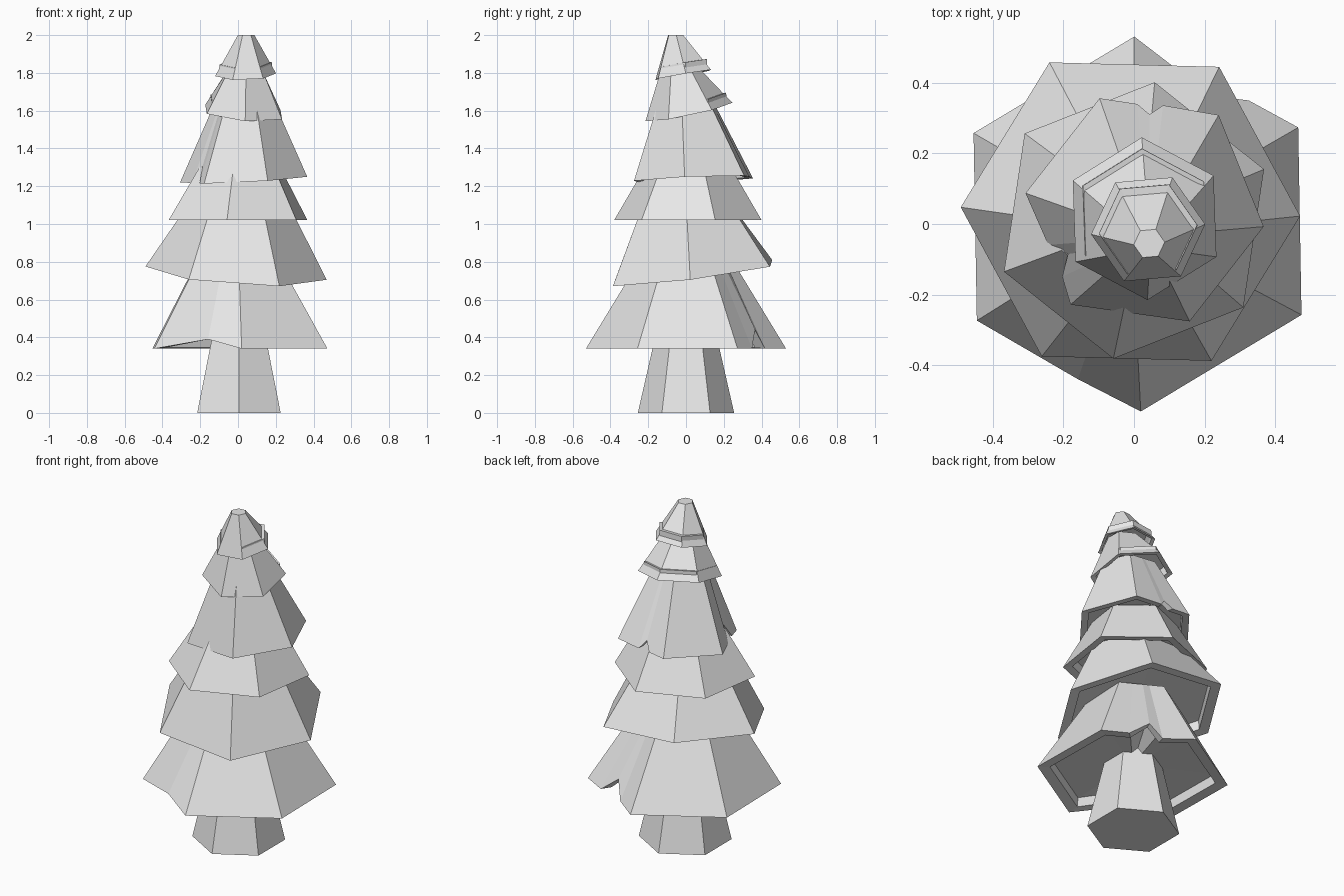
import bpy
import bmesh
from math import cos, sin, pi, radians
from mathutils import Vector

cube = bpy.data.objects.get("Cube")
if cube:
    bpy.data.objects.remove(cube, do_unlink=True)

grey = bpy.data.materials.new("plain grey")
grey.use_nodes = True
grey.diffuse_color = (0.8, 0.8, 0.8, 1)
grey.node_tree.nodes["Principled BSDF"].inputs["Base Color"].default_value = grey.diffuse_color


def finish(bm, name):
    """Turn a bmesh into a flat shaded object."""
    bmesh.ops.recalc_face_normals(bm, faces=bm.faces)
    mesh = bpy.data.meshes.new(name)
    bm.to_mesh(mesh)
    bm.free()
    mesh.materials.append(grey)
    obj = bpy.data.objects.new(name, mesh)
    bpy.context.collection.objects.link(obj)
    return obj


def bridge(bm, lower, upper):
    """Join two rings of equal length with quads."""
    n = len(lower)
    for i in range(n):
        j = (i + 1) % n
        bm.faces.new((lower[i], lower[j], upper[j], upper[i]))


def hex_factor(angle, phase):
    """Distance from centre to a unit hexagon's edge in this direction."""
    local = (angle - phase) % 60 - 30
    return cos(pi / 6) / cos(radians(local))


def branch_tier(name, centre, radius, phase, tilt, top_centre, top_radius, kinks=()):
    """Tilted six-sided skirt with a thick rim; kinks are (angle, radius, lift)."""
    rim = [(phase + 60 * i, radius, 0) for i in range(6)]
    rim = sorted((a % 360, r, lift) for a, r, lift in rim + list(kinks))
    centre, top_centre = Vector(centre), Vector(top_centre)
    bm = bmesh.new()

    def rim_ring(scale, rise):
        ring = []
        for a, r, lift in rim:
            x, y = r * scale * cos(radians(a)), r * scale * sin(radians(a))
            z = tilt[0] * x + tilt[1] * y + lift + rise
            ring.append(bm.verts.new(centre + Vector((x, y, z))))
        return ring

    outer = rim_ring(1, 0)
    inner = rim_ring(0.87, 0.005)
    ceiling = rim_ring(0.86, 0.06)
    top = []
    for a, r, lift in rim:
        t = top_radius * hex_factor(a, phase)
        top.append(bm.verts.new(top_centre + Vector((cos(radians(a)), sin(radians(a)), 0)) * t))
    bridge(bm, outer, top)
    bridge(bm, inner, outer)
    bridge(bm, ceiling, inner)
    bm.faces.new(top)
    # Underside closed by a fan
    hub = bm.verts.new(centre + Vector((0, 0, 0.07)))
    for i in range(len(rim)):
        bm.faces.new((ceiling[i - 1], ceiling[i], hub))
    return finish(bm, name)


# Trunk
bm = bmesh.new()
rings = []
for r, z in ((0.255, 0), (0.15, 0.46)):
    angles = [radians(30 + 60 * i) for i in range(6)]
    rings.append([bm.verts.new((r * cos(a) + 0.005, r * sin(a), z)) for a in angles])
bridge(bm, *rings)
for ring in rings:
    bm.faces.new(ring)
finish(bm, "trunk")

# Branch tiers from bottom to top
branch_tier("bottom_branches", (0.01, 0, 0.34), 0.53, 31, (0, 0), (0, 0, 0.8), 0.25,
            kinks=((48, 0.47, 0), (63, 0.41, 0.1), (72, 0.44, 0), (249, 0.47, 0.05)))
branch_tier("second_branches", (-0.01, 0.035, 0.74), 0.48, -1.5, (-0.07, 0.126),
            (0, 0.01, 1.08), 0.28)
branch_tier("third_branches", (0, 0.01, 1.02), 0.395, 21.5, (0, 0), (0.01, 0.01, 1.3), 0.23)
branch_tier("fourth_branches", (0.03, 0.04, 1.235), 0.34, -8, (0.05, 0.04),
            (0.035, 0, 1.64), 0.16,
            kinks=((80, 0.3, 0), (87, 0.27, 0.05), (94, 0.3, 0),
                   (200, 0.29, 0), (210, 0.25, 0.09), (219, 0.3, 0)))
branch_tier("fifth_branches", (0.03, 0.015, 1.593), 0.23, 32, (-0.08, 0.21),
            (0.04, -0.035, 1.84), 0.09)
branch_tier("crown_branches", (0.04, -0.015, 1.79), 0.162, 5, (0.03, 0.17),
            (0.043, -0.055, 2), 0.044)
